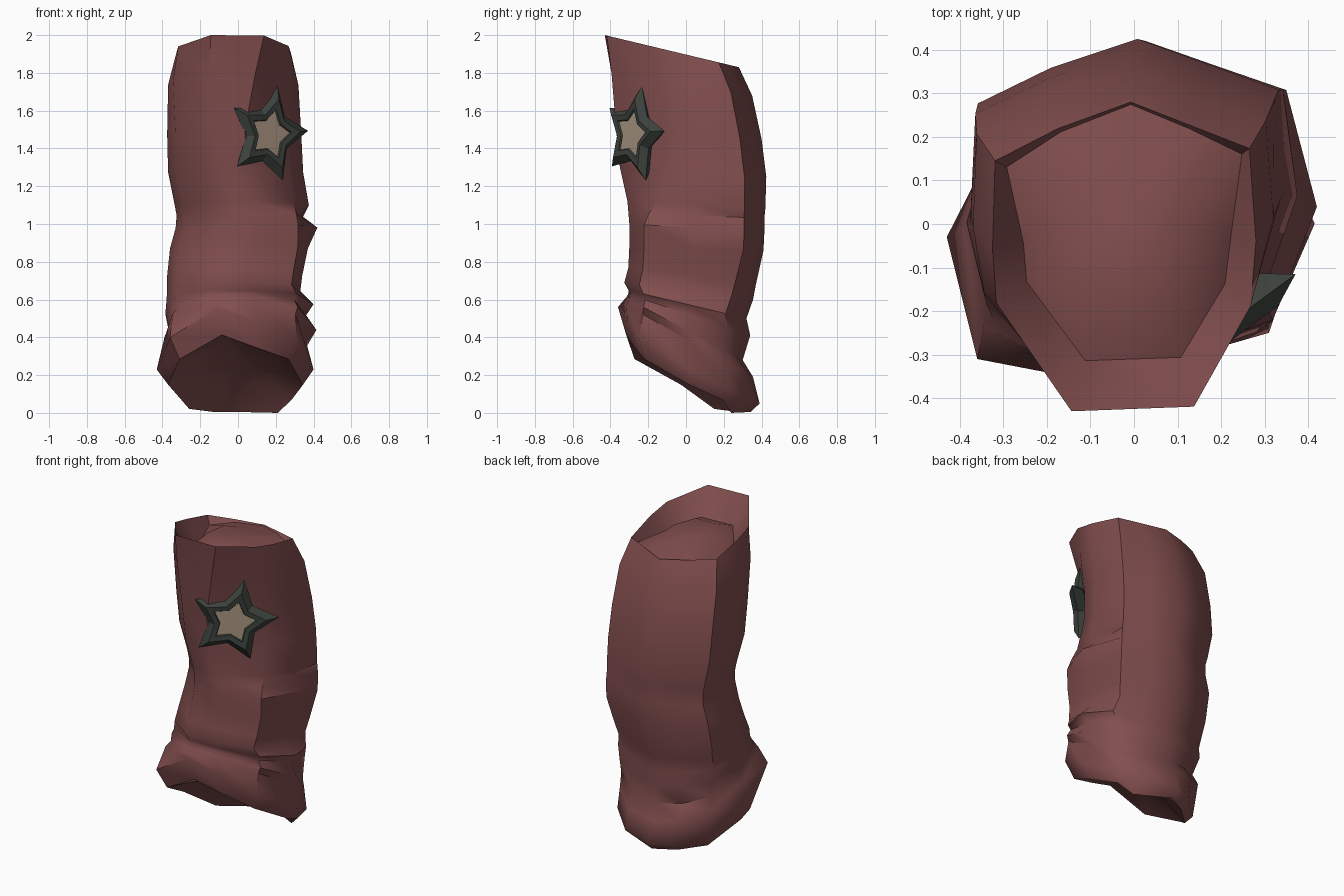
import bpy, bmesh, math
from mathutils import Vector

if "Cube" in bpy.data.objects:
    bpy.data.objects.remove(bpy.data.objects["Cube"])


def material(name, rgb):
    m = bpy.data.materials.new(name)
    m.diffuse_color = (*rgb, 1)
    m.use_nodes = True
    m.node_tree.nodes["Principled BSDF"].inputs["Base Color"].default_value = m.diffuse_color
    return m


RED = material("dusty red cloth", (0.222, 0.076, 0.076))
DARK = material("dark green metal", (0.046, 0.055, 0.047))
BEIGE = material("warm beige", (0.41, 0.315, 0.225))


def finish(bm, name, mats, angle):
    bmesh.ops.recalc_face_normals(bm, faces=bm.faces)
    me = bpy.data.meshes.new(name)
    bm.to_mesh(me)
    bm.free()
    ob = bpy.data.objects.new(name, me)
    bpy.context.collection.objects.link(ob)
    for m in mats:
        me.materials.append(m)
    bpy.context.view_layer.objects.active = ob
    ob.select_set(True)
    bpy.ops.object.shade_smooth_by_angle(angle=math.radians(angle))
    ob.select_set(False)
    return ob


def loft(bm, loops):
    """Bridge successive closed loops of points; return vertex loops."""
    rows = [[bm.verts.new(p) for p in loop] for loop in loops]
    for a, b in zip(rows, rows[1:]):
        n = len(a)
        for i in range(n):
            j = (i + 1) % n
            bm.faces.new((a[i], a[j], b[j], b[i]))
    return rows


def fan(bm, row, tip):
    c = bm.verts.new(tip)
    for i in range(len(row)):
        bm.faces.new((row[i], row[(i + 1) % len(row)], c))


# Sleeve cross-sections: front left, round the right side and back, to the left
BACK = [(.5, .85), (.05, 1), (-.5, .83)]
TOP = [(-.4, -1), (.53, -.97), (.96, -.32), (1, .1), (.95, .7), *BACK,
       (-.98, .62), (-1, .05), (-.97, -.3)]
CHEST = [(-.35, -.96), (.15, -1), (.79, -.37), (1, .1), (.95, .7), *BACK,
         (-.97, .62), (-1, .05), (-.88, -.42)]
WAIST = [(-.35, -.96), (.2, -1), (.88, -.78), (1, -.05), (.97, .7), *BACK,
         (-.95, .6), (-1, .0), (-.86, -.42)]
HEM = [(-.3, -1), (.25, -.93), (.85, -.68), (1, .05), (.88, .6), (.5, .92),
       (.0, 1), (-.4, .88), (-.78, .58), (-1, -.05), (-.88, -.7)]
SECTIONS = [TOP, CHEST, WAIST, HEM, HEM]

# front z, back z, front y, back y, left x, right x, body x, section number
RINGS = [
    (2.00, 1.83, -.43, .28, -.325, .28, .28, 0),
    (1.80, 1.68, -.40, .35, -.37, .32, .32, .5),
    (1.50, 1.45, -.37, .40, -.375, .335, .34, 1),
    (1.30, 1.25, -.35, .425, -.37, .345, .35, 1.1),
    (1.12, 1.08, -.31, .42, -.335, .375, .355, 1.5),
    (1.06, 1.03, -.305, .415, -.325, .335, .355, 1.8),
    (1.00, .96, -.30, .415, -.33, .42, .36, 2),
    (.88, .86, -.30, .41, -.36, .37, .36, 2),
    (.77, .68, -.31, .37, -.375, .34, .34, 2.2),
    (.69, .60, -.335, .355, -.375, .33, .33, 2.35),
    (.65, .50, -.31, .32, -.38, .40, .36, 2.5),
    (.63, .41, -.31, .34, -.385, .36, .35, 2.7),
    (.61, .28, -.32, .30, -.37, .415, .37, 2.85),
    (.585, .19, -.34, .355, -.39, .36, .36, 3),
]


def ring(zf, zb, yf, yb, xl, xr, body, s):
    a, b, t = SECTIONS[int(s)], SECTIONS[int(s) + 1], s % 1
    pts = []
    for i, (p, q) in enumerate(zip(a, b)):
        u, v = p[0] + (q[0] - p[0]) * t, p[1] + (q[1] - p[1]) * t
        k = (v + 1) / 2
        r = xr if i == 3 else body      # creases pinch only the right seam
        pts.append(((xl + r) / 2 + u * (r - xl) / 2,
                    yf + (yb - yf) * k, zf + (zb - zf) * k))
    return pts


# Slanted bottom rim, its lip and the shallow recess behind it
rim = [(-.1, -.36, .56), (.1, -.31, .48), (.31, -.25, .40), (.40, .02, .23),
       (.33, .22, .13), (.19, .34, .07), (.0, .39, .05), (-.15, .31, .05),
       (-.30, .17, .07), (-.43, -.03, .23), (-.36, -.31, .40)]
lip = [(x * .86, y * .88, max(0, z * .8 - .035)) for x, y, z in rim]
lip[5] = (.21, .24, .0)
recess = [(x * .55, y * .5, z * .45 + .13) for x, y, z in rim]

# Top opening: a front lip dropping to a gap, then a soft dome meeting the back
sections = [ring(*r) for r in RINGS]
trough, dome = [], []
for x, y, z in sections[0]:
    f = min(1, max(0, (.24 - y) / .3))
    trough.append((x * (.98 - .2 * f), y * (.98 - .25 * f), z - .005 - .15 * f))
    dome.append((x * .5, y * .5 + .02, 1.865 - .12 * y * .5))

bm = bmesh.new()
rows = loft(bm, [dome, trough] + sections + [rim, lip, recess])
fan(bm, rows[0], (0, .02, 1.88))
fan(bm, rows[-1], (0, .02, .26))
finish(bm, "sleeve", [RED], 48)

# Star badge on the front right
centre = Vector((.158, -.272, 1.475))
side = Vector((.805, .593, 0))
out = Vector((.593, -.805, 0))


def star(big, small, h):
    pts = []
    for i in range(10):
        a = math.radians(14 + 36 * i)
        r = small if i % 2 else big
        pts.append(centre + side * r * math.sin(a)
                   + Vector((0, 0, r * math.cos(a))) + out * h)
    return pts


bm = bmesh.new()
rows = loft(bm, [star(.2, .11, -.05), star(.265, .145, 0),
                 star(.19, .11, .035), star(.135, .082, .03),
                 star(.128, .077, .022)])
bm.faces.new(rows[0])
plate = bm.faces.new(rows[-1])
plate.material_index = 1
finish(bm, "star_badge", [DARK, BEIGE], 20)
